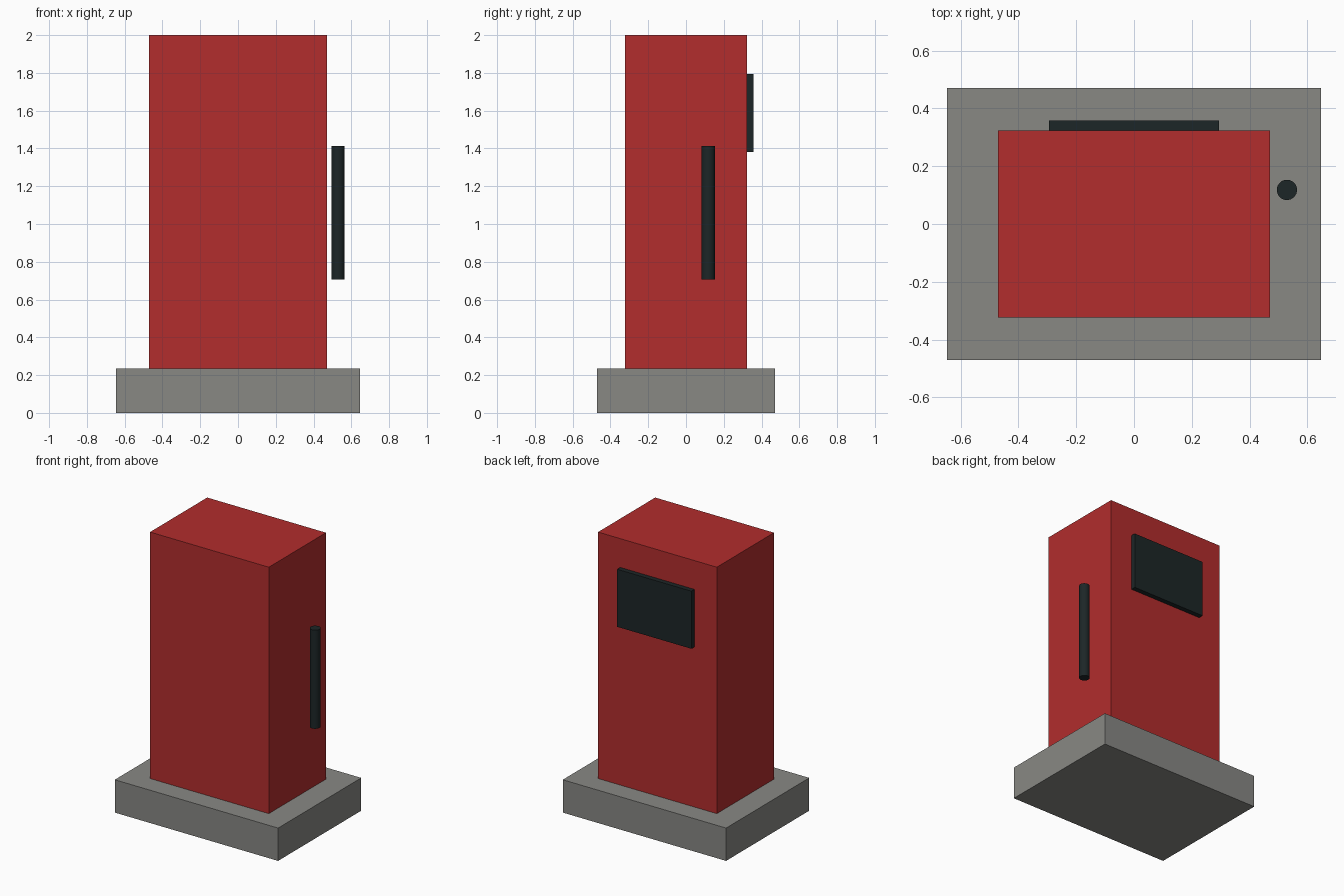
import bpy
import math

default = bpy.data.objects.get("Cube")
if default:
    bpy.data.objects.remove(default, do_unlink=True)


def material(name, rgb):
    mat = bpy.data.materials.new(name)
    mat.use_nodes = True
    colour = (*rgb, 1.0)
    mat.diffuse_color = colour
    mat.node_tree.nodes["Principled BSDF"].inputs["Base Color"].default_value = colour
    return mat


def finish(name, mat):
    obj = bpy.context.object
    obj.name = name
    obj.data.name = name
    obj.data.materials.append(mat)
    return obj


def box(name, size, centre, mat):
    bpy.ops.mesh.primitive_cube_add(size=1, location=centre)
    obj = finish(name, mat)
    obj.scale = size
    bpy.ops.object.transform_apply(location=False, rotation=False, scale=True)
    return obj


red = material("red paint", (0.445, 0.026, 0.026))
grey = material("concrete grey", (0.246, 0.246, 0.231))
dark = material("dark slate", (0.012, 0.019, 0.020))

# Plinth and cabinet standing on it
BASE_H = 0.235
box("base", (1.294, 0.941, BASE_H), (0, 0, BASE_H / 2), grey)
box("cabinet", (0.941, 0.647, 2 - BASE_H), (0, 0, 1 + BASE_H / 2), red)

# Display panel on the back face
box("display_panel", (0.588, 0.035, 0.412), (0, 0.341, 1.588), dark)

# Upright round handle beside the left face
bpy.ops.mesh.primitive_cylinder_add(vertices=32, radius=0.035, depth=0.706,
                                    location=(0.529, 0.118, 1.059))
finish("handle", dark)
bpy.ops.object.shade_smooth_by_angle(angle=math.radians(30))
